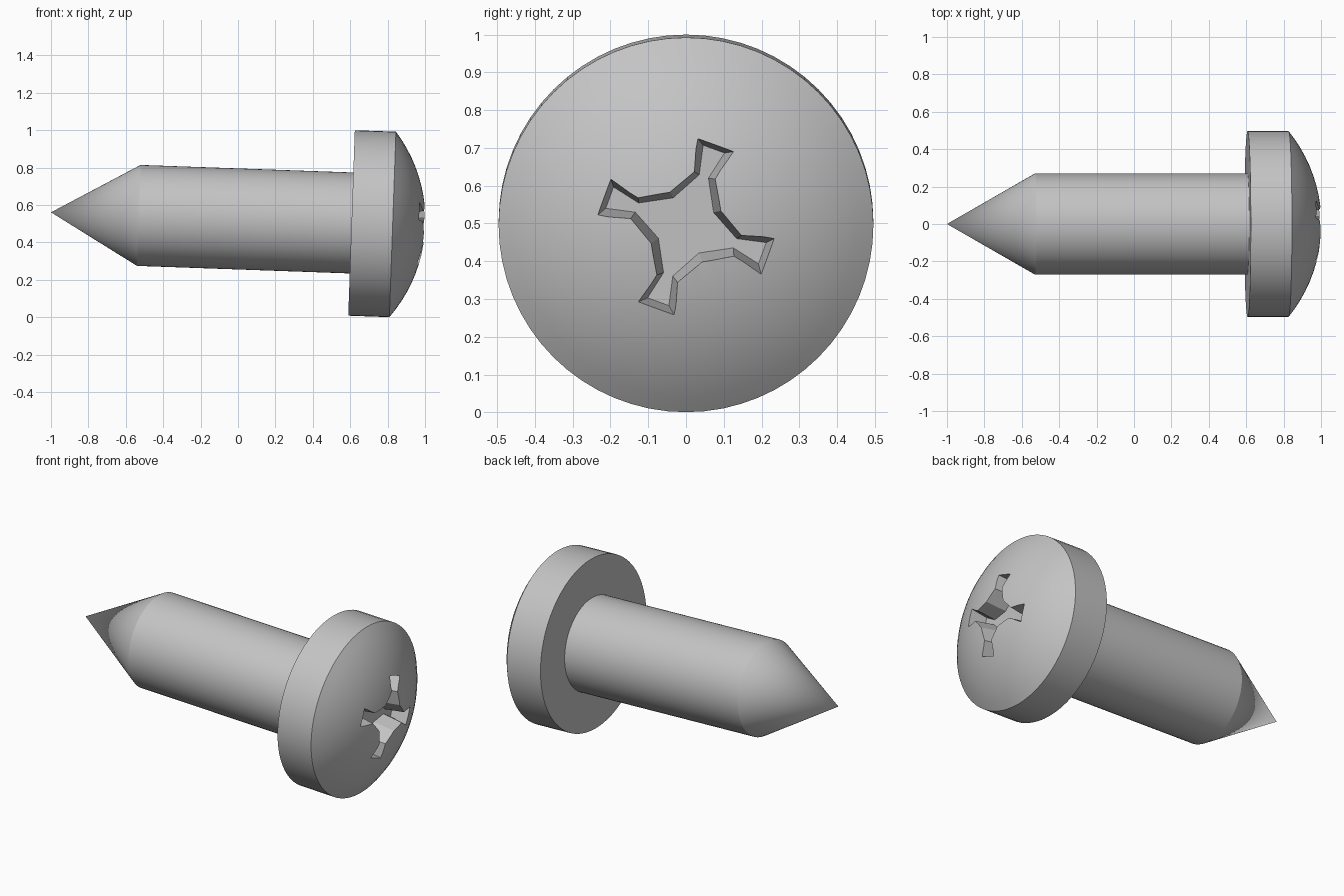
import bpy, bmesh, math
from mathutils import Matrix, Vector

cube = bpy.data.objects.get("Cube")
if cube:
    bpy.data.objects.remove(cube, do_unlink=True)

SEGMENTS = 64
TIP = Vector((-1, 0, 0.561))
TILT = math.radians(2.03)
SHAFT_R, HEAD_R = 0.27, 0.496
SHOULDER, HEAD_BACK, RIM, APEX = 0.47, 1.608, 1.828, 2.003

steel = bpy.data.materials.new("steel_grey")
colour = (0.55, 0.55, 0.55, 1)
steel.diffuse_color = colour
steel.use_nodes = True
steel.node_tree.nodes["Principled BSDF"].inputs["Base Color"].default_value = colour

placement = Matrix.Translation(TIP) @ Matrix.Rotation(TILT, 4, 'Y')


def make_object(name, bm):
    """Finish a mesh that was built along local x and tilt it into place."""
    bmesh.ops.recalc_face_normals(bm, faces=bm.faces)
    bm.transform(placement)
    mesh = bpy.data.meshes.new(name)
    bm.to_mesh(mesh)
    bm.free()
    mesh.materials.append(steel)
    obj = bpy.data.objects.new(name, mesh)
    bpy.context.collection.objects.link(obj)
    return obj


# Screw body: pointed shaft, flat-backed head and spherical dome, revolved
profile = [(0, 0), (SHOULDER, SHAFT_R), (HEAD_BACK, SHAFT_R),
           (HEAD_BACK, HEAD_R), (RIM, HEAD_R)]
rise = APEX - RIM
ball = (HEAD_R ** 2 + rise ** 2) / (2 * rise)
half_angle = math.asin(HEAD_R / ball)
steps = 10
for i in range(1, steps + 1):
    a = half_angle * (1 - i / steps)
    profile.append((APEX - ball + ball * math.cos(a), ball * math.sin(a)))

bm = bmesh.new()
points = [bm.verts.new((s, 0, r)) for s, r in profile]
edges = [bm.edges.new(pair) for pair in zip(points, points[1:])]
bmesh.ops.spin(bm, geom=points + edges, cent=(0, 0, 0), axis=(1, 0, 0),
               angle=math.tau, steps=SEGMENTS)
bmesh.ops.remove_doubles(bm, verts=bm.verts, dist=1e-4)
screw = make_object("screw", bm)

# Cross recess cutter: flared arms tapering down to a flat floor
# Each outline point is (distance along the arm, sideways offset)
mouth = [(0.145, -0.028), (0.232, -0.053), (0.232, 0.053), (0.145, 0.028), (0.07, 0.07)]
floor = [(0.138, -0.013), (0.215, -0.03), (0.215, 0.03), (0.138, 0.013), (0.057, 0.057)]
FLOOR_S, MOUTH_S, TOP_S = 1.87, 1.98, 2.04
stretch = (TOP_S - FLOOR_S) / (MOUTH_S - FLOOR_S)
top = [Vector(f).lerp(Vector(m), stretch) for f, m in zip(floor, mouth)]

bm = bmesh.new()


def ring(outline, s):
    verts = []
    for arm in range(4):
        a = math.radians(20 + 90 * arm)
        for d, p in outline:
            verts.append(bm.verts.new((s, d * math.sin(a) + p * math.cos(a),
                                       d * math.cos(a) - p * math.sin(a))))
    return verts


low, high = ring(floor, FLOOR_S), ring(top, TOP_S)
bm.faces.new(low)
bm.faces.new(high)
for i in range(len(low)):
    j = (i + 1) % len(low)
    bm.faces.new((low[i], low[j], high[j], high[i]))
cutter = make_object("recess_cutter", bm)
cutter.hide_render = True

# Cut the recess, then smooth the round surfaces
bpy.ops.object.select_all(action='DESELECT')
screw.select_set(True)
bpy.context.view_layer.objects.active = screw
cut = screw.modifiers.new("recess", 'BOOLEAN')
cut.operation = 'DIFFERENCE'
cut.solver = 'EXACT'
cut.object = cutter
bpy.ops.object.modifier_apply(modifier=cut.name)
bpy.data.objects.remove(cutter, do_unlink=True)
bpy.ops.object.shade_smooth_by_angle(angle=math.radians(22))
